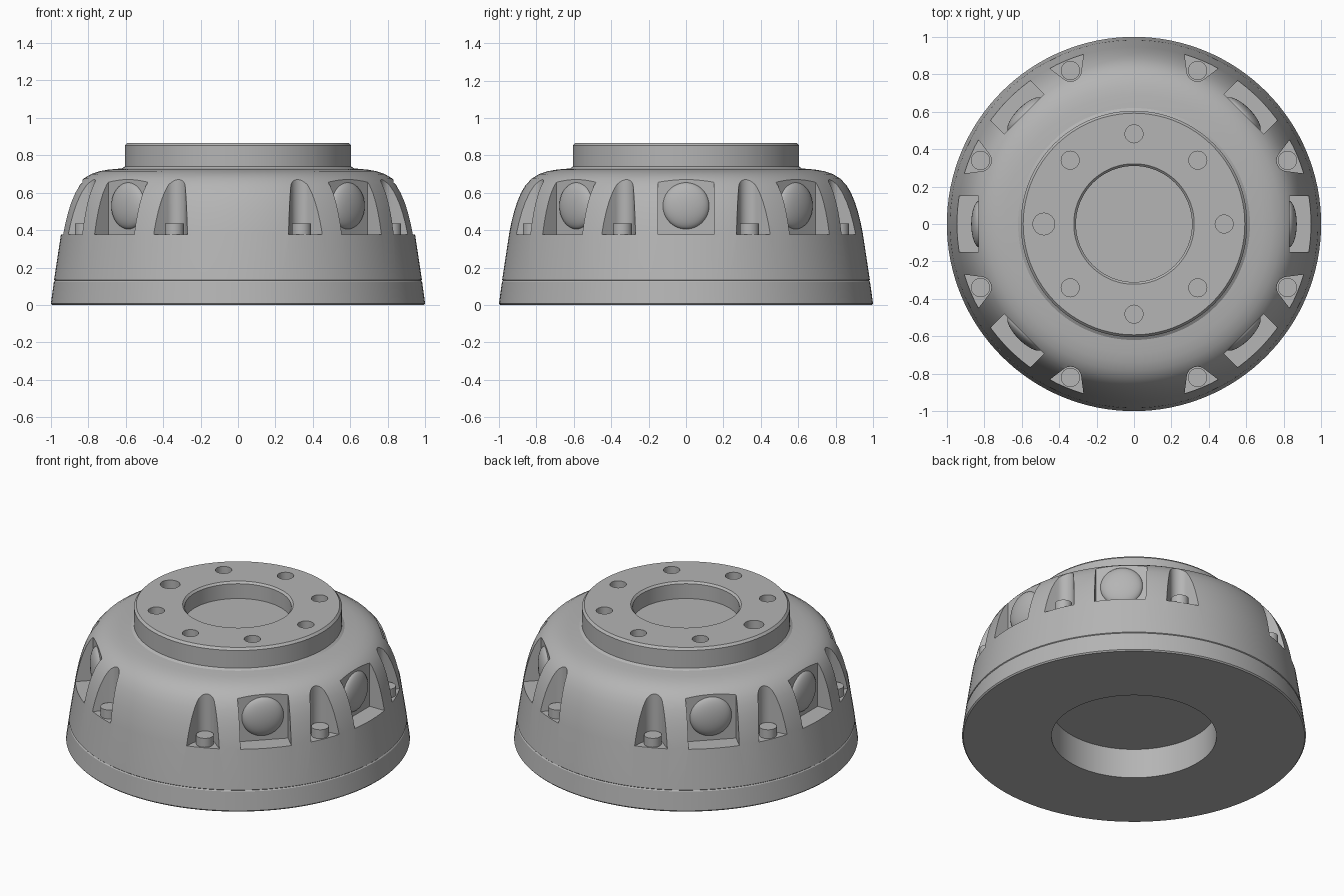
import bpy, bmesh
from math import sin, cos, pi, radians
from mathutils import Matrix, Vector

old = bpy.data.objects.get("Cube")
if old:
    bpy.data.objects.remove(old)

grey = bpy.data.materials.new("satin grey")
grey.use_nodes = True
grey.diffuse_color = (0.46, 0.46, 0.46, 1)
grey.node_tree.nodes["Principled BSDF"].inputs["Base Color"].default_value = grey.diffuse_color


def finish(name, bm):
    bmesh.ops.recalc_face_normals(bm, faces=bm.faces)
    mesh = bpy.data.meshes.new(name)
    bm.to_mesh(mesh)
    bm.free()
    mesh.materials.append(grey)
    obj = bpy.data.objects.new(name, mesh)
    bpy.context.collection.objects.link(obj)
    return obj


def smooth(obj):
    bpy.ops.object.select_all(action='DESELECT')
    obj.select_set(True)
    bpy.context.view_layer.objects.active = obj
    bpy.ops.object.shade_smooth_by_angle(angle=radians(28))


def lathe(name, profile, closed, steps=128):
    bm = bmesh.new()
    verts = [bm.verts.new((r, 0, z)) for r, z in profile]
    edges = [bm.edges.new(p) for p in zip(verts, verts[1:])]
    if closed:
        edges.append(bm.edges.new((verts[-1], verts[0])))
    bmesh.ops.spin(bm, geom=verts + edges, cent=(0, 0, 0), axis=(0, 0, 1),
                   angle=2 * pi, steps=steps, use_duplicate=False)
    bmesh.ops.remove_doubles(bm, verts=bm.verts, dist=1e-5)
    return finish(name, bm)


def turn(angle):
    return Matrix.Rotation(radians(angle), 4, 'Z')


def prism(bm, outline, z0, z1, matrix):
    low = [bm.verts.new(matrix @ Vector((x, y, z0))) for x, y in outline]
    high = [bm.verts.new(matrix @ Vector((x, y, z1))) for x, y in outline]
    bm.faces.new(low[::-1])
    bm.faces.new(high)
    for i in range(len(low)):
        j = (i + 1) % len(low)
        bm.faces.new((low[i], low[j], high[j], high[i]))


def circle(x, r, n=32):
    return [(x + r * cos(2 * pi * i / n), r * sin(2 * pi * i / n)) for i in range(n)]


window_angles = (0, 45, 135, 180, 225, 315)
notch_angles = [22.5 + 45 * i for i in range(8)]

# Base plate with a wide opening underneath
lathe_base = lathe("base_plate", [(0.48, 0), (0.993, 0), (1, 0.008), (0.984, 0.124),
                                  (0.979, 0.13), (0.48, 0.13)], True)
smooth(lathe_base)

# Domed housing with mounting neck, shallow top well and blind recess below
dome = lathe("dome_housing", [
    (0, 0.19), (0.48, 0.19), (0.48, 0.13), (0.979, 0.13), (0.983, 0.134),
    (0.945, 0.385), (0.934, 0.44), (0.919, 0.50), (0.903, 0.55), (0.882, 0.60),
    (0.858, 0.64), (0.826, 0.675), (0.785, 0.70), (0.74, 0.715), (0.69, 0.724),
    (0.62, 0.73), (0.605, 0.74), (0.605, 0.853), (0.592, 0.867),
    (0.322, 0.867), (0.31, 0.855), (0.31, 0.76), (0, 0.76)], False)

# Cutters: lens windows, bolt notches and neck screw holes
bm = bmesh.new()
for a in window_angles:
    prism(bm, [(0.83, -0.15), (1.1, -0.15), (1.1, 0.15), (0.83, 0.15)], 0.378, 0.69, turn(a))
arc = [radians(120 + 10 * i) for i in range(13)]
notch = [(0.888 + 0.058 * cos(t), 0.058 * sin(t)) for t in arc]
reach = 0.24
notch.append((notch[-1][0] + reach * cos(pi / 6), notch[-1][1] - reach * sin(pi / 6)))
notch.insert(0, (notch[0][0] + reach * cos(pi / 6), notch[0][1] + reach * sin(pi / 6)))
for a in notch_angles:
    prism(bm, notch, 0.378, 0.8, turn(a))
for i in range(8):
    prism(bm, circle(0.482, 0.058 if i == 4 else 0.048), 0.74, 0.95, turn(45 * i))
cutter = finish("cutter", bm)
cutter.hide_render = True

cut = dome.modifiers.new("cut", 'BOOLEAN')
cut.operation = 'DIFFERENCE'
cut.solver = 'EXACT'
cut.object = cutter
bpy.context.view_layer.update()
result = bpy.data.meshes.new_from_object(dome.evaluated_get(bpy.context.evaluated_depsgraph_get()))
dome.modifiers.clear()
dome.data = result
bpy.data.objects.remove(cutter)
smooth(dome)

# Lens bulges at the back of each window
for i, a in enumerate(window_angles):
    bm = bmesh.new()
    place = turn(a) @ Matrix.Translation((0.825, 0, 0.53)) @ Matrix.Diagonal((0.045, 0.125, 0.125, 1))
    bmesh.ops.create_uvsphere(bm, u_segments=32, v_segments=20, radius=1, matrix=place)
    smooth(finish(f"lens_{i + 1}", bm))

# Bolt heads standing in the notches
for i, a in enumerate(notch_angles):
    bm = bmesh.new()
    prism(bm, circle(0.888, 0.051), 0.37, 0.435, turn(a))
    smooth(finish(f"bolt_{i + 1}", bm))
